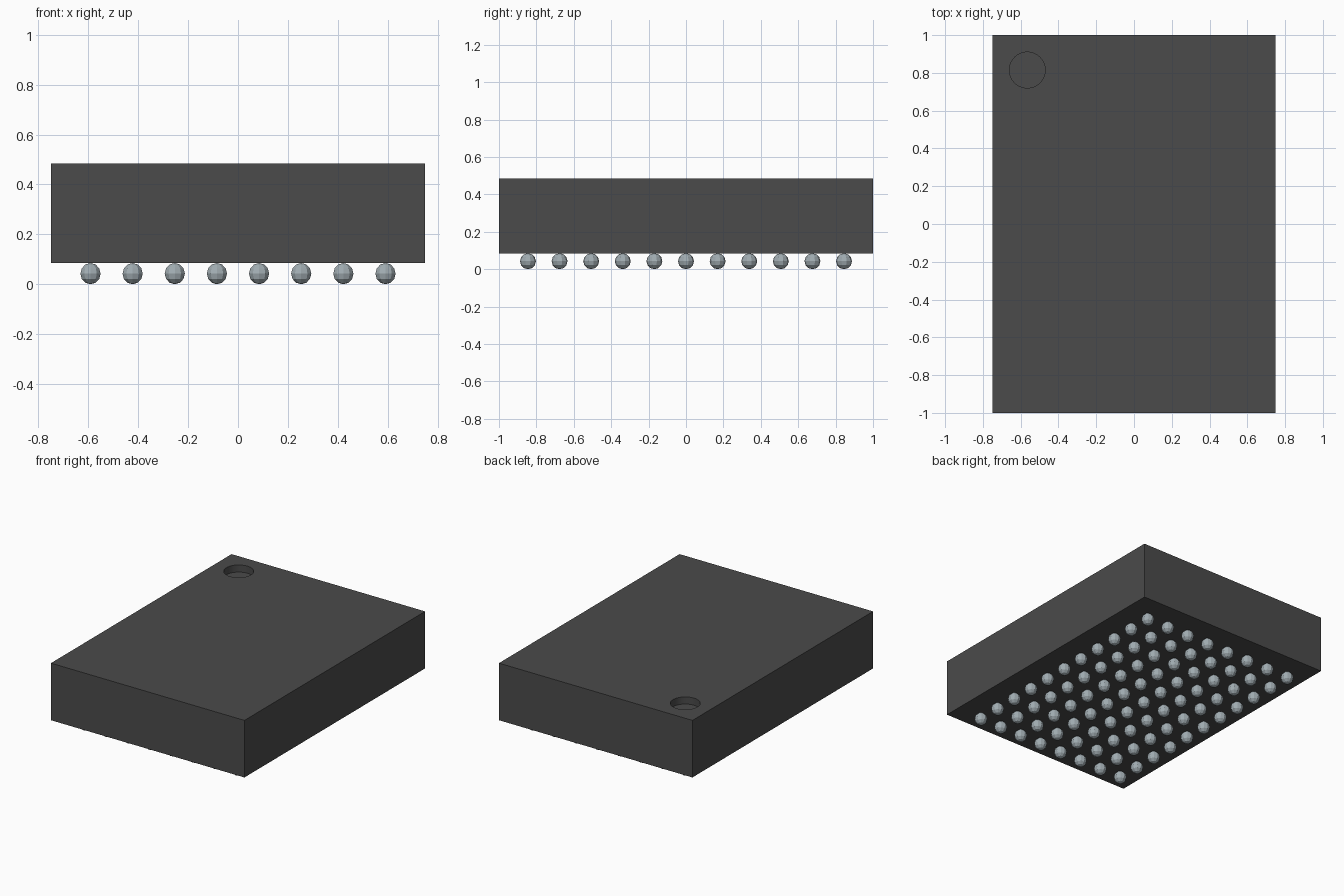
import bpy

cube = bpy.data.objects.get("Cube")
if cube:
    bpy.data.objects.remove(cube, do_unlink=True)

WIDTH, LENGTH, HEIGHT = 1.5, 2.0, 0.4
RADIUS = 0.0425
BASE = 2 * RADIUS
TOP = BASE + HEIGHT
PITCH = 0.169
COLUMNS, ROWS = 8, 11


def material(name, colour):
    mat = bpy.data.materials.new(name)
    mat.use_nodes = True
    mat.diffuse_color = colour
    mat.node_tree.nodes["Principled BSDF"].inputs["Base Color"].default_value = colour
    return mat


def finish(name, mat):
    obj = bpy.context.object
    obj.name = name
    obj.data.materials.append(mat)
    return obj


charcoal = material("charcoal plastic", (0.07, 0.07, 0.07, 1))
silver = material("solder silver", (0.36, 0.42, 0.45, 1))

# Package body
bpy.ops.mesh.primitive_cube_add(size=1, location=(0, 0, BASE + HEIGHT / 2))
body = finish("package_body", charcoal)
body.scale = (WIDTH, LENGTH, HEIGHT)
bpy.ops.object.transform_apply(location=False, rotation=False, scale=True)

# Round corner marker sunk into the top
bpy.ops.mesh.primitive_cylinder_add(vertices=48, radius=0.095, depth=0.1,
                                    location=(-0.565, 0.815, TOP))
cutter = finish("marker_cutter", charcoal)
cutter.hide_render = True
cut = body.modifiers.new("corner marker", "BOOLEAN")
cut.object = cutter
cut.operation = "DIFFERENCE"
cut.solver = "EXACT"
bpy.context.view_layer.objects.active = body
bpy.ops.object.modifier_apply(modifier=cut.name)
bpy.data.objects.remove(cutter, do_unlink=True)
body.select_set(True)
bpy.ops.object.shade_smooth_by_angle()

# Grid of faceted solder balls under the body
bpy.ops.mesh.primitive_uv_sphere_add(
    segments=10, ring_count=6, radius=RADIUS,
    location=(-PITCH * (COLUMNS - 1) / 2, -PITCH * (ROWS - 1) / 2, RADIUS))
balls = finish("solder_balls", silver)
for name, count, axis in (("columns", COLUMNS, 0), ("rows", ROWS, 1)):
    array = balls.modifiers.new(name, "ARRAY")
    array.count = count
    array.use_relative_offset = False
    array.use_constant_offset = True
    offset = [0, 0, 0]
    offset[axis] = PITCH
    array.constant_offset_displace = offset
